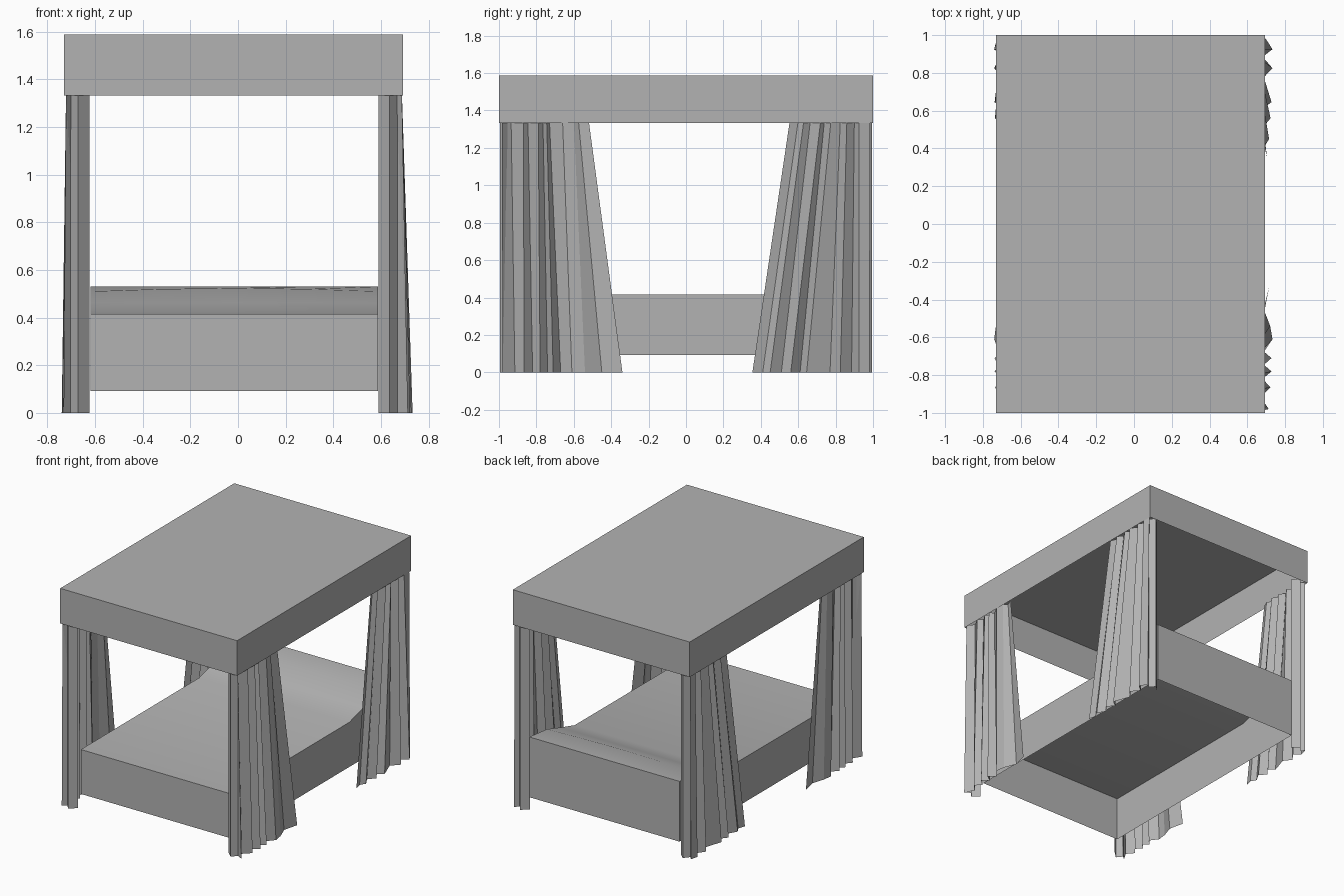
import bpy, math

if "Cube" in bpy.data.objects:
    bpy.data.objects.remove(bpy.data.objects["Cube"])

grey = bpy.data.materials.new("plain grey")
grey.diffuse_color = (0.45, 0.45, 0.45, 1)
grey.use_nodes = True
grey.node_tree.nodes["Principled BSDF"].inputs["Base Color"].default_value = grey.diffuse_color


def make(name, verts, faces, smooth=False):
    me = bpy.data.meshes.new(name)
    me.from_pydata(verts, [], faces)
    me.materials.append(grey)
    ob = bpy.data.objects.new(name, me)
    bpy.context.collection.objects.link(ob)
    if smooth:
        bpy.context.view_layer.objects.active = ob
        ob.select_set(True)
        bpy.ops.object.shade_smooth_by_angle(angle=math.radians(35))
        ob.select_set(False)
    return ob


# Canopy: open-bottomed box shell
x0, x1, z0, z1 = -0.73, 0.693, 1.333, 1.588
v = [(x, y, z) for z in (z0, z1) for x, y in ((x0, -1), (x1, -1), (x1, 1), (x0, 1))]
make("canopy", v, [(4, 5, 6, 7)] + [(i, (i + 1) % 4, (i + 1) % 4 + 4, i + 4) for i in range(4)])

# Bed: open-bottomed shell whose top swells up over the pillow at the back
profile = [(-0.92, 0.415), (0.44, 0.417), (0.60, 0.462), (0.76, 0.51), (0.96, 0.53)]
bx0, bx1, bz = -0.62, 0.588, 0.092
cols = 5
verts, faces = [], []
for y, z in profile:
    for c in range(cols):
        t = c / (cols - 1)
        bulge = 0.014 * math.sin(math.pi * t) if 0.7 < y < 0.9 else 0
        verts.append((bx0 + (bx1 - bx0) * t, y, z + bulge))
n = len(profile)
for r in range(n - 1):
    for c in range(cols - 1):
        a = r * cols + c
        faces.append((a, a + 1, a + cols + 1, a + cols))
# walls drop from the outline of the top
rim = (list(range(cols)) + [r * cols + cols - 1 for r in range(1, n)]
       + [(n - 1) * cols + c for c in range(cols - 2, -1, -1)]
       + [r * cols for r in range(n - 2, 0, -1)])
base = len(verts)
verts += [(verts[i][0], verts[i][1], bz) for i in rim]
for k in range(len(rim)):
    j = (k + 1) % len(rim)
    faces.append((rim[j], rim[k], base + k, base + j))
make("bed", verts, faces, True)

# Pleated curtains: (inset from outer side, y at top, y at bottom, flare outwards)
corner = [(0.102, 0.95, 0.95, 0), (0.054, 0.995, 0.995, 0), (0.022, 0.955, 0.955, 0)]
pleats = {
    "front": corner + [
        (0.003, 0.985, 0.98, 0.025), (0.04, 0.935, 0.915, 0.02), (0.003, 0.87, 0.865, 0.035),
        (0.04, 0.845, 0.82, 0.03), (0.003, 0.79, 0.78, 0.04), (0.04, 0.765, 0.74, 0.03),
        (0.003, 0.745, 0.71, 0.04), (0.04, 0.73, 0.67, 0.03), (0.003, 0.66, 0.61, 0.045),
        (0.01, 0.60, 0.54, 0.04), (0.035, 0.575, 0.45, 0.03), (0.012, 0.52, 0.34, 0.035)],
    "back": corner + [
        (0.003, 0.985, 0.98, 0.01), (0.003, 0.925, 0.925, 0.045), (0.04, 0.90, 0.885, 0.03),
        (0.003, 0.86, 0.825, 0.045), (0.04, 0.825, 0.77, 0.03), (0.003, 0.775, 0.645, 0.04),
        (0.04, 0.74, 0.61, 0.03), (0.003, 0.72, 0.56, 0.035), (0.04, 0.665, 0.51, 0.03),
        (0.006, 0.63, 0.45, 0.03), (0.03, 0.60, 0.41, 0.03), (0.012, 0.555, 0.355, 0.025)]}


def curtain(name, outer, sx, sy, flare, points):
    verts, faces = [], []
    for i, (d, yt, yb, f) in enumerate(points):
        verts.append((outer - sx * d, sy * yt, 1.345))
        verts.append((outer - sx * (d - f * flare), sy * yb, 0))
        if i:
            a = 2 * i
            q = (a - 2, a - 1, a + 1, a)
            faces.append(q if sx * sy < 0 else q[::-1])
    make(name, verts, faces)


for sy, end in ((-1, "front"), (1, "back")):
    curtain(end + "_right_curtain", 0.691, 1, sy, 1.0, pleats[end])
    curtain(end + "_left_curtain", -0.725, -1, sy, 0.4, pleats[end])
